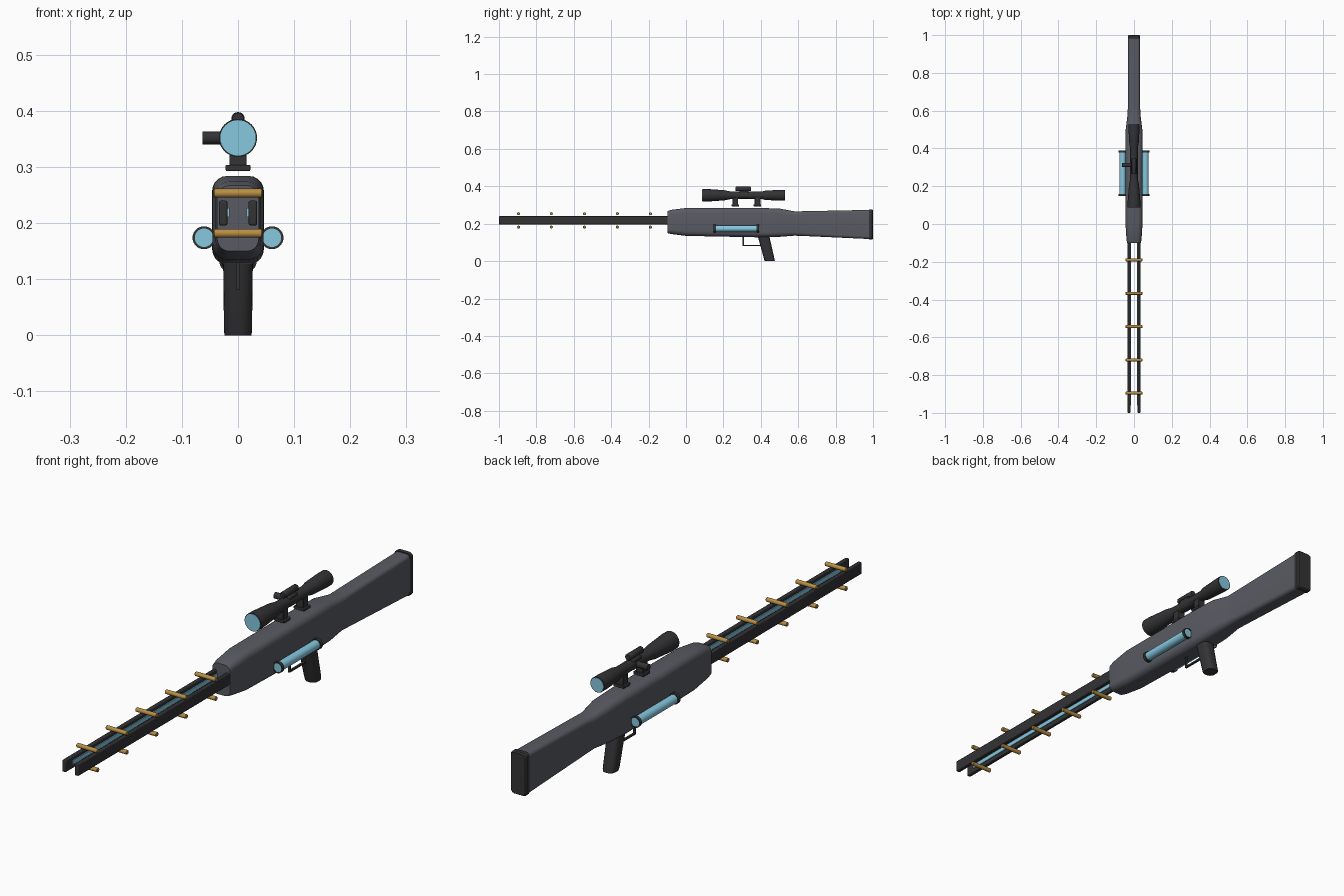
import bpy, bmesh, math
from mathutils import Vector, Matrix

if "Cube" in bpy.data.objects:
    bpy.data.objects.remove(bpy.data.objects["Cube"])


def material(name, r, g, b):
    m = bpy.data.materials.new(name)
    m.diffuse_color = (r, g, b, 1)
    m.use_nodes = True
    m.node_tree.nodes["Principled BSDF"].inputs["Base Color"].default_value = m.diffuse_color
    return m


GREY = material("body_grey", 0.10, 0.105, 0.125)
DARK = material("dark_metal", 0.033, 0.033, 0.036)
GOLD = material("copper_gold", 0.48, 0.27, 0.06)
BLUE = material("energy_blue", 0.24, 0.58, 0.74)


def finish(name, bm, mat, bevel=0.0, angle=35):
    bmesh.ops.recalc_face_normals(bm, faces=bm.faces)
    me = bpy.data.meshes.new(name)
    bm.to_mesh(me)
    bm.free()
    ob = bpy.data.objects.new(name, me)
    bpy.context.collection.objects.link(ob)
    me.materials.append(mat)
    bpy.ops.object.select_all(action='DESELECT')
    ob.select_set(True)
    bpy.context.view_layer.objects.active = ob
    if bevel:
        mod = ob.modifiers.new("bevel", 'BEVEL')
        mod.width, mod.segments = bevel, 2
    bpy.ops.object.shade_smooth_by_angle(angle=math.radians(angle))
    return ob


def box(name, lo, hi, mat, bevel=0.0):
    bm = bmesh.new()
    lo, hi = Vector(lo), Vector(hi)
    bmesh.ops.create_cube(bm, size=1)
    for v in bm.verts:
        v.co = (lo + hi) / 2 + v.co * (hi - lo)
    return finish(name, bm, mat, bevel)


def loft(name, rings, mat, **kw):
    """Join rings of points with quads and cap both ends."""
    bm = bmesh.new()
    loops = [[bm.verts.new(p) for p in r] for r in rings]
    for a, b in zip(loops, loops[1:]):
        for i in range(len(a)):
            j = (i + 1) % len(a)
            bm.faces.new((a[i], a[j], b[j], b[i]))
    bm.faces.new(loops[0])
    bm.faces.new(loops[-1])
    return finish(name, bm, mat, **kw)


def rounded(hw, hh, r, steps=5):
    """Outline of a rounded rectangle."""
    pts = []
    for k, (sx, sy) in enumerate(((1, 1), (-1, 1), (-1, -1), (1, -1))):
        for s in range(steps + 1):
            a = math.pi / 2 * (k + s / steps)
            pts.append((sx * (hw - r) + r * math.cos(a), sy * (hh - r) + r * math.sin(a)))
    return pts


def section(y, hw, z0, z1, r):
    return [(x, y, (z0 + z1) / 2 + z) for x, z in rounded(hw, (z1 - z0) / 2, r)]


def turned(name, profile, mat, x=0.0, z=0.0, axis='Y', n=32, origin_y=0.0):
    """Round part along Y or X from (position, radius) pairs."""
    rings = []
    for t, r in profile:
        ring = []
        for i in range(n):
            a = 2 * math.pi * i / n
            c, s = r * math.cos(a), r * math.sin(a)
            ring.append((x + c, t, z + s) if axis == 'Y' else (t, origin_y + c, z + s))
        rings.append(ring)
    return loft(name, rings, mat)


# body, stock and butt pad
loft("receiver_and_stock", [section(*s) for s in (
    (-0.10, 0.037, 0.150, 0.267, 0.022), (-0.08, 0.040, 0.145, 0.274, 0.024),
    (0.00, 0.045, 0.135, 0.284, 0.026), (0.20, 0.046, 0.131, 0.284, 0.026),
    (0.40, 0.046, 0.127, 0.284, 0.026), (0.50, 0.044, 0.130, 0.281, 0.025),
    (0.58, 0.034, 0.136, 0.266, 0.020), (0.64, 0.032, 0.134, 0.267, 0.016),
    (0.985, 0.031, 0.118, 0.274, 0.014))], GREY)
loft("butt_pad", [section(*s) for s in (
    (0.979, 0.033, 0.116, 0.277, 0.014), (0.995, 0.033, 0.116, 0.277, 0.014),
    (1.0, 0.029, 0.120, 0.273, 0.012))], DARK)

# rails with glowing strips, and side energy cells
for side, s in (("left", -1), ("right", 1)):
    def span(a, b):
        return sorted((s * a, s * b))
    a, b = span(0.019, 0.034)
    box(f"rail_{side}", (a, -1.0, 0.196), (b, -0.05, 0.240), DARK, 0.003)
    a, b = span(0.0155, 0.020)
    box(f"rail_strip_{side}", (a, -0.96, 0.211), (b, -0.06, 0.227), BLUE)
    turned(f"energy_cell_{side}", [(0.149, 0.017), (0.389, 0.017)], BLUE, s * 0.0605, 0.174)
    for end, y0 in (("front", 0.148), ("rear", 0.378)):
        bm = bmesh.new()
        loops = []
        for y, r in ((y0, 0.0165), (y0, 0.0205), (y0 + 0.012, 0.0205), (y0 + 0.012, 0.0165)):
            loops.append([bm.verts.new((s * 0.0605 + r * math.cos(i * math.pi / 16), y,
                                        0.174 + r * math.sin(i * math.pi / 16))) for i in range(32)])
        for k in range(4):
            p, q = loops[k], loops[(k + 1) % 4]
            for i in range(32):
                j = (i + 1) % 32
                bm.faces.new((p[i], p[j], q[j], q[i]))
        finish(f"cell_collar_{side}_{end}", bm, DARK)

# coil bars above and below the rails
for i, y in enumerate((-0.895, -0.72, -0.543, -0.367, -0.19)):
    for level, z in (("upper", 0.2535), ("lower", 0.182)):
        turned(f"coil_bar_{level}_{i + 1}",
               [(-0.044, 0.006), (-0.042, 0.008), (0.042, 0.008), (0.044, 0.006)],
               GOLD, z=z, axis='X', n=16, origin_y=y)

# slanted grip
loft("grip", [[(x, yc + y, z) for x, y in rounded(hw, hy, 0.020)] for z, yc, hw, hy in (
    (0.0, 0.448, 0.024, 0.027), (0.008, 0.446, 0.025, 0.028),
    (0.10, 0.423, 0.026, 0.030), (0.15, 0.410, 0.027, 0.032))], DARK)

# trigger guard and trigger
box("guard_front", (-0.004, 0.303, 0.081), (0.004, 0.309, 0.14), DARK)
box("guard_bottom", (-0.004, 0.303, 0.081), (0.004, 0.42, 0.087), DARK)

# scope tube, lenses, adjusters and mounts
SZ = 0.352
turned("scope_tube", [(0.088, 0.034), (0.115, 0.034), (0.125, 0.033), (0.205, 0.027),
                      (0.235, 0.021), (0.265, 0.020), (0.405, 0.020), (0.425, 0.025),
                      (0.50, 0.029), (0.528, 0.029)], DARK, z=SZ)
turned("scope_front_lens", [(0.0865, 0.0315), (0.095, 0.0315)], BLUE, z=SZ)
turned("scope_rear_lens", [(0.520, 0.026), (0.5295, 0.026)], BLUE, z=SZ)
turned("scope_adjuster_top", [(0.265, 0.010), (0.268, 0.012), (0.345, 0.012), (0.348, 0.010)],
       DARK, z=0.386, n=20)
box("scope_saddle", (-0.016, 0.285, 0.336), (0.016, 0.335, 0.376), DARK, 0.004)
turned("scope_adjuster_side", [(-0.063, 0.0115), (-0.015, 0.0115)], DARK,
       z=SZ, axis='X', n=20, origin_y=0.312)
for end, y in (("front", 0.264), ("rear", 0.382)):
    box(f"scope_mount_{end}", (-0.015, y - 0.015, 0.300), (0.015, y + 0.015, 0.342), DARK, 0.002)
    box(f"scope_foot_{end}", (-0.022, y - 0.020, 0.293), (0.022, y + 0.020, 0.304), DARK, 0.002)
